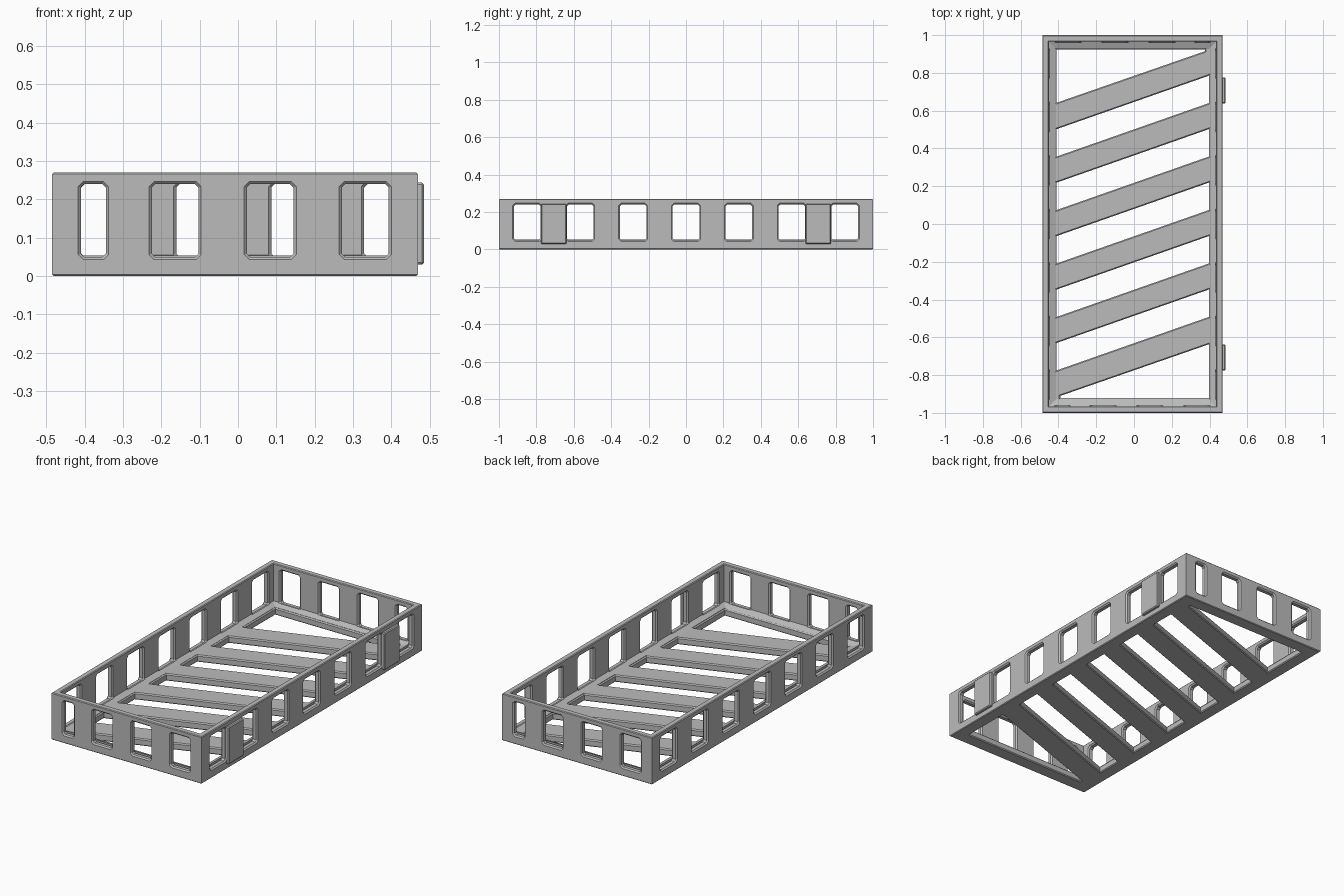
import bpy, bmesh
from mathutils import Vector

cube = bpy.data.objects.get("Cube")
if cube:
    bpy.data.objects.remove(cube, do_unlink=True)

XL, XR, Y, H = -0.485, 0.469, 1.0, 0.27    # body extents
WALL = 0.034                              # wall thickness
IL, IR, IY = -0.41, 0.396, 0.925          # floor opening limits
CX = (XL + XR) / 2

grey = bpy.data.materials.new("plain grey")
grey.use_nodes = True
grey.diffuse_color = (0.5, 0.5, 0.5, 1)
grey.node_tree.nodes["Principled BSDF"].inputs["Base Color"].default_value = (0.5, 0.5, 0.5, 1)


def offset(poly, d):
    """Grow a convex counter-clockwise polygon outward by d."""
    pts = [Vector(p) for p in poly]
    out = []
    for i, p in enumerate(pts):
        a = (p - pts[i - 1]).normalized()
        b = (pts[(i + 1) % len(pts)] - p).normalized()
        na, nb = Vector((a.y, -a.x)), Vector((b.y, -b.x))
        out.append(p + (na + nb) * d / (1 + na.dot(nb)))
    return out


def loft(bm, poly, sections, place):
    """Closed solid through (growth, depth) sections of one polygon."""
    rings = [[bm.verts.new(place(p.x, p.y, t)) for p in offset(poly, d)] for d, t in sections]
    n = len(poly)
    for r, s in zip(rings, rings[1:]):
        for i in range(n):
            j = (i + 1) % n
            bm.faces.new((r[i], r[j], s[j], s[i]))
    bm.faces.new(rings[0])
    bm.faces.new(rings[-1])


def finish(bm, name):
    bmesh.ops.recalc_face_normals(bm, faces=bm.faces)
    mesh = bpy.data.meshes.new(name)
    bm.to_mesh(mesh)
    bm.free()
    obj = bpy.data.objects.new(name, mesh)
    bpy.context.collection.objects.link(obj)
    mesh.materials.append(grey)
    return obj


def chamfered(u0, u1, v0, v1, c):
    return [(u0 + c, v0), (u1 - c, v0), (u1, v0 + c), (u1, v1 - c),
            (u1 - c, v1), (u0 + c, v1), (u0, v1 - c), (u0, v0 + c)]


def flat(x, y, z):
    return (x, y, z)


# Tray shell: outside, rim, inside wall and sloping ledge
bm = bmesh.new()
E = 0.004
loft(bm, [(XL, -Y), (XR, -Y), (XR, Y), (XL, Y)],
     [(-E, 0), (0, E), (0, H - E), (-E, H), (E - WALL, H), (-WALL, H - E),
      (-WALL, 0.055), (-0.073, 0.04)], flat)
tray = finish(bm, "tray")

# Slanted floor openings, leaving six diagonal slats
bm = bmesh.new()
RISE, GAP = 0.283, 0.145
floor_cuts = [(-0.005, 0.04 - 0.006), (-0.005, 0.006)]
openings = []
for i in range(5):
    y = -0.775 + i * RISE
    openings.append([(IL, y), (IR, y + RISE), (IR, y + RISE + GAP), (IL, y + GAP)])
openings.append([(IL, 0.642), (IR - 0.02, 0.915), (IR - 0.02, IY), (IL, IY)])
openings.append([(IL + 0.02, -0.92), (IR, -0.92), (IR, -0.637), (IL + 0.02, -0.91)])
for poly in openings:
    loft(bm, poly, [(0.005, -0.01), (0.005, 0), (0, 0.005), (0, 0.034), (0.006, 0.04), (0.006, 0.09)], flat)

# Flared windows in the four walls
FLARE = 0.007
cuts = [(FLARE + 0.004, -0.004), (0, FLARE), (0, WALL - FLARE), (FLARE + 0.004, WALL + 0.004)]
Z0, Z1 = 0.05, 0.24


def front(u, z, t):
    return (u, -Y + t, z)


def back(u, z, t):
    return (2 * CX - u, Y - t, z)


def right_wall(u, z, t):
    return (XR - t, u, z)


def left_wall(u, z, t):
    return (XL + t, u, z)


end_windows = [(-0.41, -0.345)] + [(-0.225 + k * 0.248, -0.103 + k * 0.248) for k in range(3)]
side_windows = [(k * 0.283 - 0.071, k * 0.283 + 0.071) for k in range(-3, 4)]
for places, windows in (((front, back), end_windows), ((left_wall, right_wall), side_windows)):
    for place in places:
        for u0, u1 in windows:
            loft(bm, chamfered(u0, u1, Z0, Z1, 0.009), cuts, place)
cutter = finish(bm, "opening_cutter")
cutter.hide_render = True
cutter.hide_viewport = True
cutter.display_type = 'WIRE'

mod = tray.modifiers.new("openings", 'BOOLEAN')
mod.operation = 'DIFFERENCE'
mod.solver = 'EXACT'
mod.object = cutter
bpy.context.view_layer.update()
cut_mesh = bpy.data.meshes.new_from_object(tray.evaluated_get(bpy.context.evaluated_depsgraph_get()))
tray.modifiers.clear()
tray.data = cut_mesh
bpy.data.objects.remove(cutter, do_unlink=True)

# Raised pads on two posts of one long side
for name, y in (("front_pad", -0.707), ("back_pad", 0.707)):
    bm = bmesh.new()
    loft(bm, chamfered(y - 0.069, y + 0.069, 0.03, 0.244, 0.005),
         [(0, 0.004), (0, -0.011), (-0.005, -0.016)], right_wall)
    finish(bm, name)
